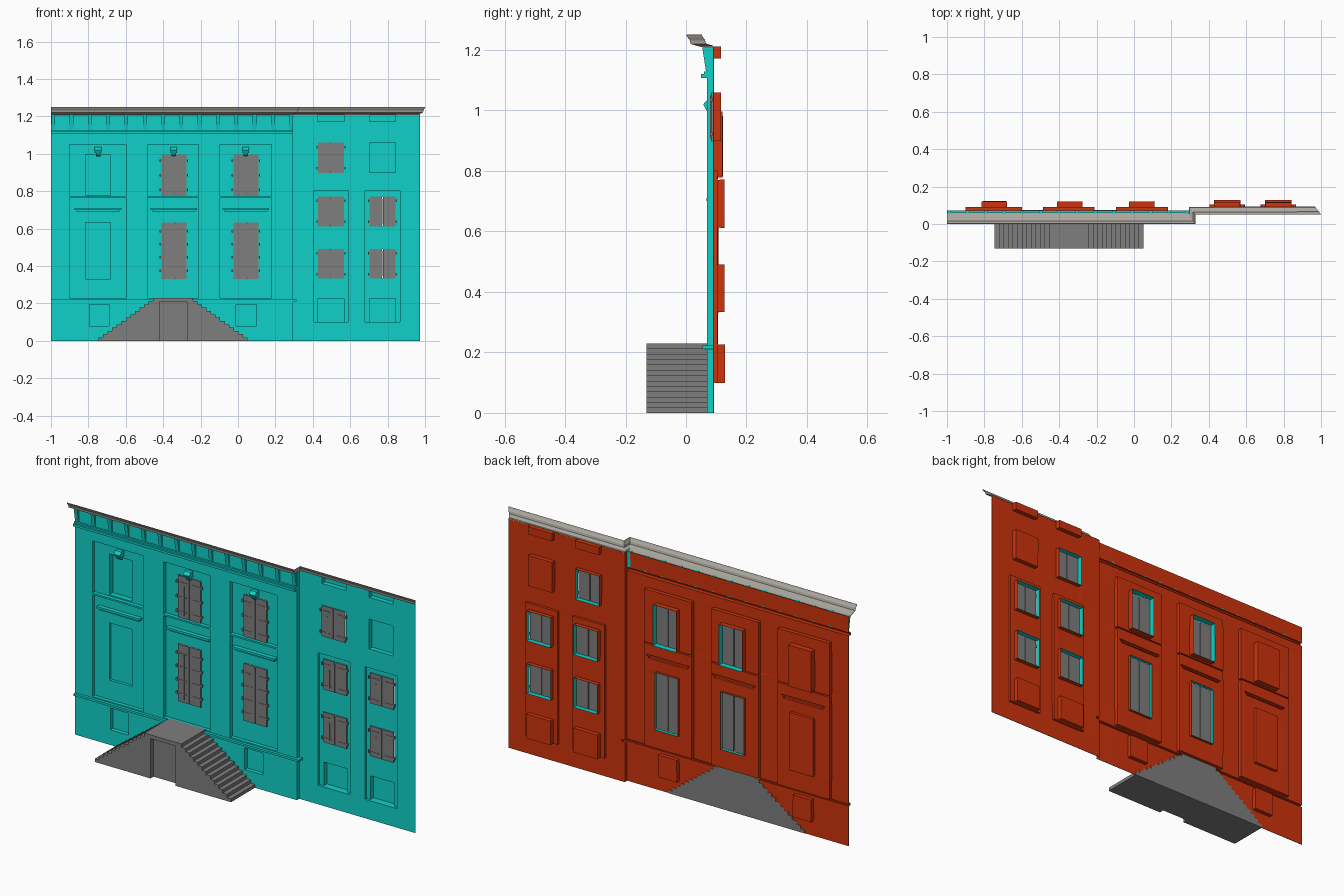
import bpy, bmesh

if "Cube" in bpy.data.objects:
    bpy.data.objects.remove(bpy.data.objects["Cube"])


def material(name, rgb):
    m = bpy.data.materials.new(name)
    m.diffuse_color = (*rgb, 1)
    m.use_nodes = True
    m.node_tree.nodes["Principled BSDF"].inputs["Base Color"].default_value = m.diffuse_color
    return m


TEAL = material("teal_wall", (0.005, 0.64, 0.58))
RED = material("red_backing", (0.62, 0.034, 0.004))
GRAY = material("mid_gray", (0.21, 0.21, 0.21))
STONE = material("roof_stone", (0.42, 0.40, 0.36))


def finish(name, bm, mats, sheet=0, fix=True):
    if fix:
        bmesh.ops.recalc_face_normals(bm, faces=bm.faces)
    me = bpy.data.meshes.new(name)
    bm.to_mesh(me)
    bm.free()
    ob = bpy.data.objects.new(name, me)
    bpy.context.collection.objects.link(ob)
    for m in mats:
        me.materials.append(m)
    if sheet:
        s = ob.modifiers.new("thickness", "SOLIDIFY")
        s.thickness = sheet
        s.offset = -1
        if len(mats) > 1:
            s.material_offset = 1
    return ob


def prism(bm, pts, a, b, along):
    """Extrude a flat outline from a to b along x (outline is y,z) or y (outline is x,z)."""
    def place(p, t):
        return (t, p[0], p[1]) if along == "x" else (p[0], t, p[1])
    v0 = [bm.verts.new(place(p, a)) for p in pts]
    v1 = [bm.verts.new(place(p, b)) for p in pts]
    bm.faces.new(v0)
    bm.faces.new(v1[::-1])
    n = len(pts)
    for i in range(n):
        j = (i + 1) % n
        bm.faces.new((v0[j], v0[i], v1[i], v1[j]))


def box(bm, x0, x1, y0, y1, z0, z1):
    prism(bm, [(x0, z0), (x1, z0), (x1, z1), (x0, z1)], y0, y1, "y")


# Wall layout: rectangles (x0, x1, z0, z1, depth y, open at the back)
JOG, TOP = 0.295, 1.212
rects = [(-1, JOG, 0, TOP, 0.07, False), (JOG, 0.973, 0, TOP, 0.09, False)]
shutters = []      # x0, x1, z0, z1, y, hinges per side
columns = [(-0.748, -0.90, -0.60), (-0.343, -0.485, -0.212), (0.042, -0.095, 0.18)]
for i, (c, p0, p1) in enumerate(columns):
    is_open = i > 0
    rects += [(p0, p1, 0.228, 0.765, 0.09, False),
              (p0, p1, 0.774, 1.05, 0.09, False),
              (c - 0.067, c + 0.067, 0.33, 0.632, 0.105, is_open),
              (c - 0.067, c + 0.067, 0.78, 0.995, 0.12, is_open),
              (c - 0.125, c + 0.125, 0.70, 0.711, 0.068, False),
              (c - 0.115, c + 0.115, 0.69, 0.70, 0.078, False)]
    if is_open:
        shutters += [(c - 0.067, c + 0.067, 0.33, 0.632, 0.083, 4),
                     (c - 0.067, c + 0.067, 0.775, 0.995, 0.083, 3)]
for x0, x1 in ((-0.795, -0.69), (-0.01, 0.098)):
    rects.append((x0, x1, 0.08, 0.195, 0.092, False))
for i, c in enumerate((0.498, 0.772)):
    w = 0.069
    rects += [(c - 0.093, c + 0.093, 0.1, 0.8, 0.103, False),
              (c - w, c + w, 0.1, 0.225, 0.128, False),
              (c - w, c + w, 0.335, 0.49, 0.128, True),
              (c - w, c + w, 0.613, 0.77, 0.128, True),
              (c - w, c + w, 0.9, 1.058, 0.115, i == 0),
              (c - w, c + w, 1.172, 1.21, 0.115, False)]
    shutters += [(c - w, c + w, 0.333, 0.492, 0.096, 2), (c - w, c + w, 0.612, 0.772, 0.096, 2)]
    if i == 0:
        shutters.append((c - w, c + w, 0.898, 1.06, 0.083, 2))
# string courses standing out of the wall
rects += [(-1, 0.313, 0.211, 0.222, 0.055, False), (-1, 0.308, 0.208, 0.211, 0.063, False),
          (-1, JOG, 1.108, 1.12, 0.05, False), (-1, JOG, 1.12, 1.128, 0.06, False)]

# Facade sheet: one quad per layout cell plus reveals between differing depths
xs = sorted({round(v, 4) for r in rects for v in r[:2]})
zs = sorted({round(v, 4) for r in rects for v in r[2:4]})


def cell(i, k):
    x, z = (xs[i] + xs[i + 1]) / 2, (zs[k] + zs[k + 1]) / 2
    hit = [r for r in rects if r[0] < x < r[1] and r[2] < z < r[3]]
    return hit[-1][4:]


bm = bmesh.new()
cache = {}


def quad(*pts):
    vs = []
    for p in pts:
        if p not in cache:
            cache[p] = bm.verts.new(p)
        vs.append(cache[p])
    bm.faces.new(vs)


for i in range(len(xs) - 1):
    for k in range(len(zs) - 1):
        x0, x1, z0, z1 = xs[i], xs[i + 1], zs[k], zs[k + 1]
        d, is_open = cell(i, k)
        if not is_open:
            quad((x0, d, z0), (x1, d, z0), (x1, d, z1), (x0, d, z1))
        if i + 2 < len(xs):
            e = cell(i + 1, k)[0]
            if e != d:
                quad((x1, d, z0), (x1, e, z0), (x1, e, z1), (x1, d, z1))
        if k + 2 < len(zs):
            e = cell(i, k + 1)[0]
            if e != d:
                quad((x0, d, z1), (x1, d, z1), (x1, e, z1), (x0, e, z1))
finish("facade_wall", bm, [TEAL, RED], sheet=0.002, fix=False)

# Tapered frieze brackets under the cornice
bm = bmesh.new()
for i in range(14):
    x = -0.988 + i * 0.0978
    prism(bm, [(0.0715, 1.13), (0.066, 1.13), (0.055, 1.2), (0.055, 1.211), (0.0715, 1.211)],
          x - 0.01, x + 0.01, "x")
finish("frieze_brackets", bm, [TEAL])

# Keystones over the upper windows
bm = bmesh.new()
for c, _, _ in columns:
    prism(bm, [(0.09, 0.985), (0.075, 0.99), (0.065, 1.005), (0.09, 1.005)], c - 0.012, c + 0.012, "x")
    prism(bm, [(0.09, 1.005), (0.065, 1.005), (0.057, 1.02), (0.07, 1.035), (0.09, 1.035)],
          c - 0.018, c + 0.018, "x")
finish("keystones", bm, [TEAL])

# Cornice: leaning profile swept along the stepped wall line
bm = bmesh.new()
profile = [(0.0, 1.207), (0.004, 1.213), (0.027, 1.22), (0.03, 1.232), (0.038, 1.243), (0.041, 1.25)]
rows = []
for o, z in profile:
    left = 0.062 if o == 0 else 0.042 - o
    jog, right = JOG + o * 0.8, 0.091 - o
    path = [(-1, left), (jog, left), (jog, right), (0.968 + o * 0.78, right)]
    rows.append([bm.verts.new((x, y, z)) for x, y in path])
for lo, hi in zip(rows, rows[1:]):
    for j in range(3):
        bm.faces.new((lo[j], lo[j + 1], hi[j + 1], hi[j]))
finish("cornice", bm, [STONE], sheet=0.002, fix=False)

# Double shutters with centre bar, hinge straps and hinge pins
bm = bmesh.new()
for x0, x1, z0, z1, y, n in shutters:
    c = (x0 + x1) / 2
    box(bm, x0, c - 0.002, y, y + 0.006, z0, z1)
    box(bm, c + 0.002, x1, y, y + 0.006, z0, z1)
    box(bm, c - 0.034, c - 0.029, y - 0.003, y, z0 + 0.015, z1 - 0.05)
    box(bm, c - 0.005, c + 0.001, y - 0.004, y, z0 + 0.01, z1 - 0.01)
    for k in range(n):
        z = z0 + (z1 - z0) * (0.15 + 0.7 * k / (n - 1))
        for s, e in ((-1, x0), (1, x1)):
            a, b = sorted((e + s * 0.007, e - s * 0.05))
            box(bm, a, b, y - 0.002, y, z - 0.002, z + 0.002)
            a, b = sorted((e + s * 0.009, e + s * 0.002))
            box(bm, a, b, y - 0.004, y + 0.005, z - 0.007, z + 0.007)
finish("shutters", bm, [GRAY])

# Double-sided entrance stair with a recessed cellar door
steps, height = 13, 0.23
rise = height / steps


def flight(x_out, x_in):
    run = (x_in - x_out) / (steps - 1)
    pts = []
    for i in range(steps):
        x = x_out + run * i
        pts += [(x, rise * i), (x, rise * (i + 1))]
    return pts


outline = flight(-0.745, -0.455) + flight(0.05, -0.24)[::-1]
door = [(-0.273, 0), (-0.273, 0.21), (-0.42, 0.21), (-0.42, 0)]
bm = bmesh.new()
prism(bm, outline + door, -0.13, -0.105, "y")
prism(bm, outline, -0.105, 0.0745, "y")
finish("entrance_stairs", bm, [GRAY])
